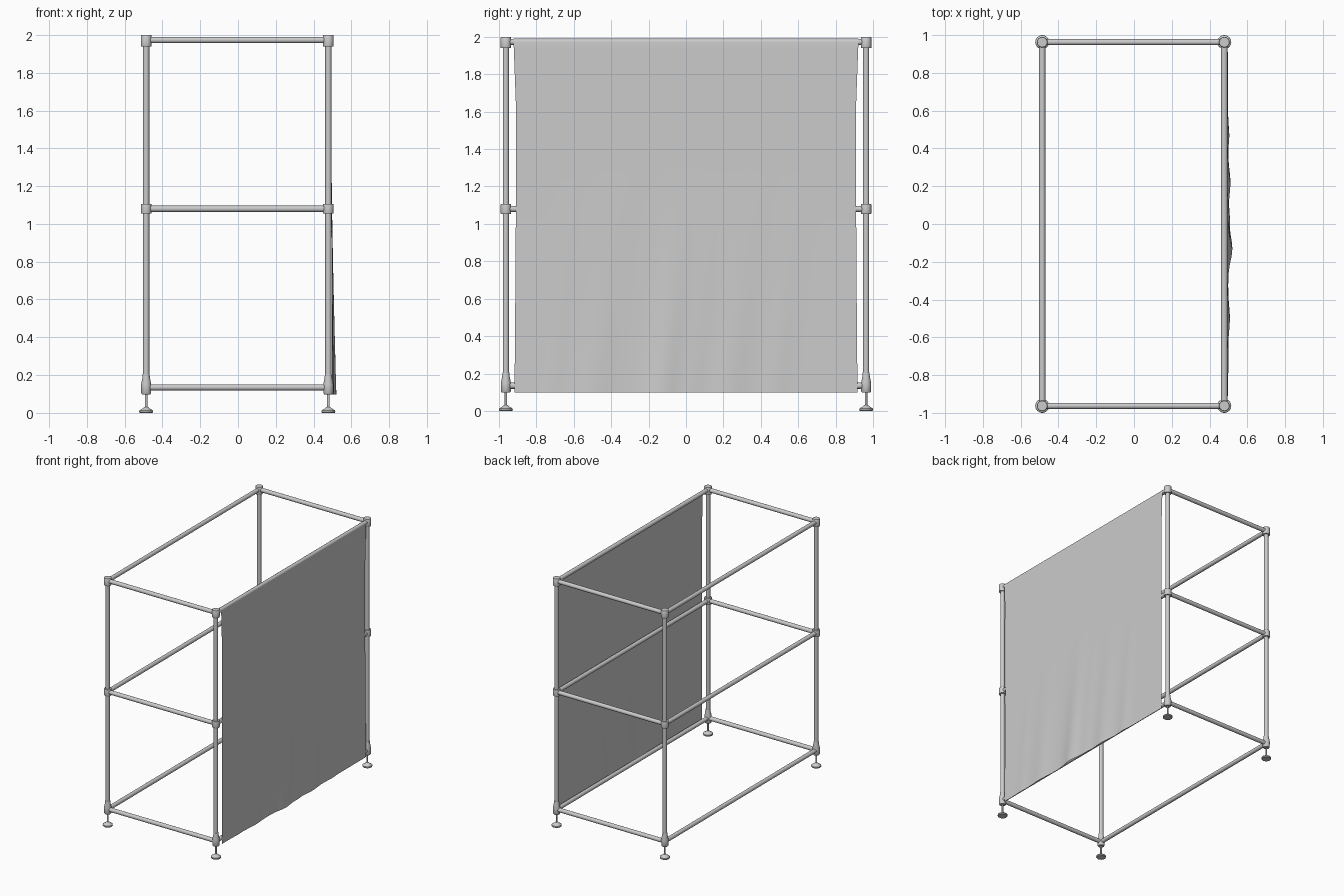
import bpy, bmesh, math
from mathutils import Vector

if "Cube" in bpy.data.objects:
    bpy.data.objects.remove(bpy.data.objects["Cube"])

XL, XR, Y = -0.486, 0.478, 0.963      # post centre lines
LEVELS = {"bottom": 0.135, "middle": 1.08, "top": 1.973}
SEG = 24
R = 0.0165


def finish(name, bm, loc=(0, 0, 0)):
    mesh = bpy.data.meshes.new(name)
    bm.normal_update()
    bm.to_mesh(mesh)
    bm.free()
    for p in mesh.polygons:
        p.use_smooth = True
    obj = bpy.data.objects.new(name, mesh)
    obj.location = loc
    bpy.context.collection.objects.link(obj)
    bpy.ops.object.select_all(action='DESELECT')
    obj.select_set(True)
    bpy.context.view_layer.objects.active = obj
    bpy.ops.object.shade_smooth_by_angle(angle=math.radians(35))
    return obj


def lathe(name, profile, loc):
    """Closed turned part from (radius, z) points listed bottom to top."""
    bm = bmesh.new()
    rings = [[bm.verts.new((r * math.cos(2 * math.pi * i / SEG),
                            r * math.sin(2 * math.pi * i / SEG), z))
              for i in range(SEG)] for r, z in profile]
    for a, b in zip(rings, rings[1:]):
        for i in range(SEG):
            j = (i + 1) % SEG
            bm.faces.new((a[i], a[j], b[j], b[i]))
    bm.faces.new(rings[0][::-1])
    bm.faces.new(rings[-1])
    return finish(name, bm, loc)


def tube(name, a, b, r=R):
    a, b = Vector(a), Vector(b)
    obj = lathe(name, [(r, 0), (r, (b - a).length)], a)
    obj.rotation_mode = 'QUATERNION'
    obj.rotation_quaternion = (b - a).to_track_quat('Z', 'Y')
    return obj


# Posts with their couplings and levelling feet
for xn, x in (("left", XL), ("right", XR)):
    for yn, y in (("front", -Y), ("back", Y)):
        tag = f"{yn}_{xn}"
        tube(f"post_{tag}", (x, y, 0.11), (x, y, 1.98))
        lathe(f"top_coupling_{tag}",
              [(0.027, 1.94), (0.028, 1.943), (0.028, 1.997), (0.026, 2.0)], (x, y, 0))
        lathe(f"middle_coupling_{tag}",
              [(0.027, 1.054), (0.028, 1.057), (0.028, 1.103), (0.027, 1.106)], (x, y, 0))
        lathe(f"bottom_coupling_{tag}",
              [(0.022, 0.098), (0.026, 0.104), (0.027, 0.15), (0.02, 0.185), (0.018, 0.205)],
              (x, y, 0))
        lathe(f"levelling_foot_{tag}",
              [(0.034, 0), (0.037, 0.005), (0.036, 0.013), (0.018, 0.024),
               (0.012, 0.03), (0.0065, 0.032), (0.0065, 0.11)], (x, y, 0))

# Horizontal rails on three levels
for level, z in LEVELS.items():
    for yn, y in (("front", -Y), ("back", Y)):
        tube(f"{level}_{yn}_rail", (XL, y, z), (XR, y, z))
    for xn, x in (("left", XL), ("right", XR)):
        tube(f"{level}_{xn}_rail", (x, -Y, z), (x, Y, z))

# Hanging cloth: folds (y centre, width, depth) grow towards the hem
FOLDS = [(-0.13, 0.09, 0.022), (0.03, 0.07, 0.008), (0.22, 0.09, 0.012),
         (0.47, 0.06, 0.006), (-0.5, 0.09, 0.009), (-0.72, 0.05, 0.003)]
NY, NZ, Z0, Z1 = 100, 60, 0.098, 1.973
bm = bmesh.new()
rows = []
# short wrap over the top rail
for a in (90, 65, 40, 20):
    t = math.radians(a)
    r = R + 0.001
    rows.append([bm.verts.new((XR + r * math.cos(t), -0.922 + 1.844 * j / NY,
                               Z1 + r * math.sin(t))) for j in range(NY + 1)])
for i in range(NZ + 1):
    z = Z1 + (Z0 - Z1) * i / NZ
    grow = max(0.0, 1 - (z - Z0) / 1.2) ** 1.4
    drop = min(1, (Z1 - z) / 0.35)
    half = 0.922 - 0.013 * drop + 0.008 * grow
    row = []
    for j in range(NY + 1):
        y = half * (2 * j / NY - 1)
        ys = y - 0.1 * (z - Z0)
        fold = sum(d * math.exp(-((ys - c) / w) ** 2) for c, w, d in FOLDS)
        row.append(bm.verts.new((XR + R + 0.001 + grow * (0.003 + fold), y, z)))
    rows.append(row)
for a, b in zip(rows, rows[1:]):
    for j in range(NY):
        bm.faces.new((a[j], b[j], b[j + 1], a[j + 1]))
finish("hanging_cloth", bm)
